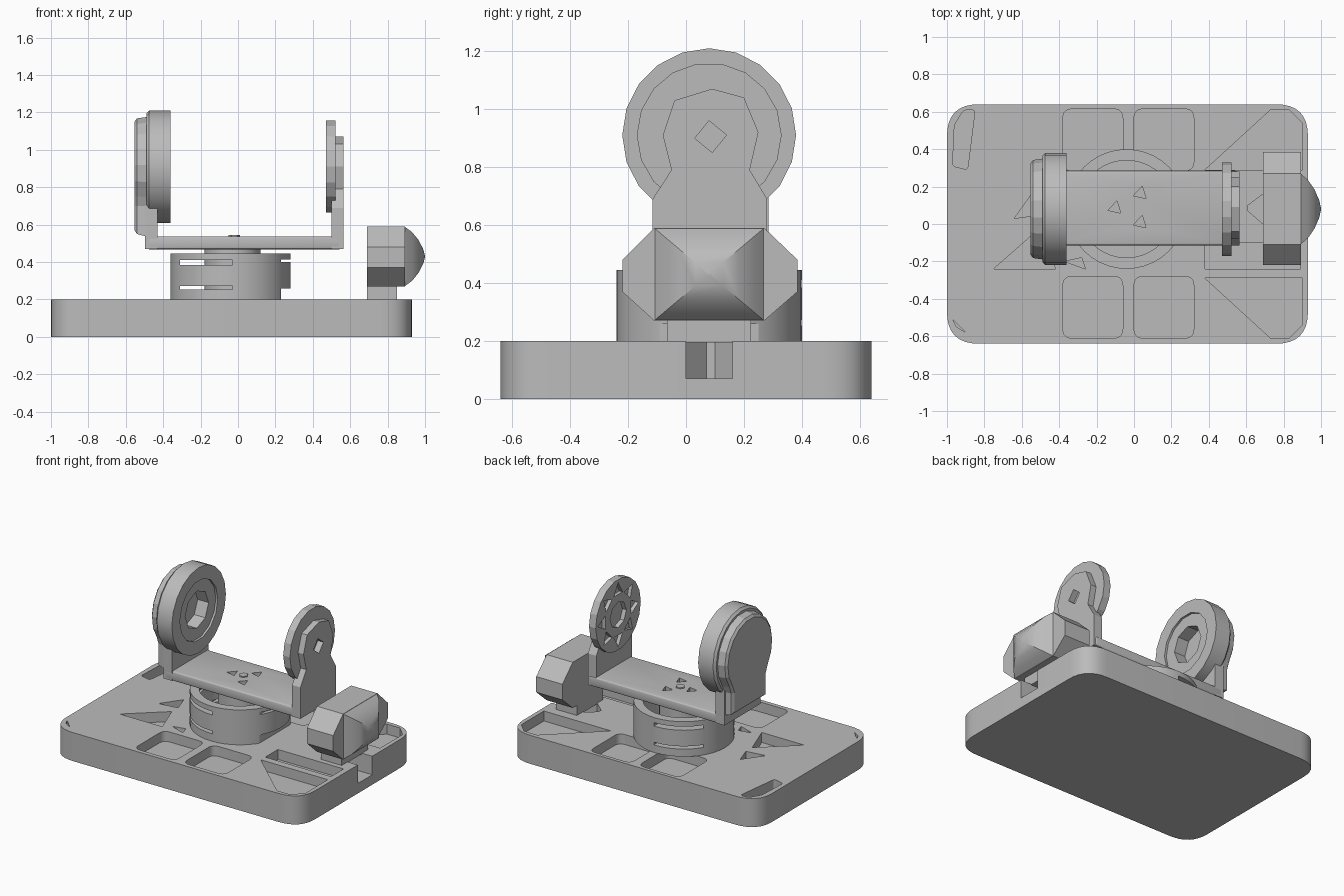
import bpy, bmesh
from math import pi, cos, sin
from mathutils import Vector

cube = bpy.data.objects.get("Cube")
if cube:
    bpy.data.objects.remove(cube, do_unlink=True)

grey = bpy.data.materials.new("plain grey")
grey.use_nodes = True
tone = (0.5, 0.5, 0.5, 1)
grey.diffuse_color = tone
grey.node_tree.nodes["Principled BSDF"].inputs["Base Color"].default_value = tone


def loft(name, rings):
    """Skin a list of equal point rings and cap both ends."""
    bm = bmesh.new()
    loops = [[bm.verts.new(p) for p in ring] for ring in rings]
    n = len(loops[0])
    for a, b in zip(loops, loops[1:]):
        for i in range(n):
            j = (i + 1) % n
            bm.faces.new((a[i], a[j], b[j], b[i]))
    bm.faces.new(loops[0])
    bm.faces.new(loops[-1])
    bmesh.ops.recalc_face_normals(bm, faces=bm.faces)
    mesh = bpy.data.meshes.new(name)
    bm.to_mesh(mesh)
    bm.free()
    mesh.materials.append(grey)
    ob = bpy.data.objects.new(name, mesh)
    bpy.context.collection.objects.link(ob)
    return ob


def prism(name, pts, lo, hi, axis="z"):
    """Extrude an outline along z (points are x, y) or x (points are y, z)."""
    place = {"z": lambda p, w: (p[0], p[1], w), "x": lambda p, w: (w, p[0], p[1])}[axis]
    return loft(name, [[place(p, w) for p in pts] for w in (lo, hi)])


def rect(x0, x1, y0, y1):
    return [(x0, y0), (x1, y0), (x1, y1), (x0, y1)]


def circle(cx, cy, r, n, turn=0.0):
    return [(cx + r * cos(turn + 2 * pi * i / n), cy + r * sin(turn + 2 * pi * i / n))
            for i in range(n)]


def rounded(pts, r, steps=5):
    """Fillet every corner of an outline."""
    out = []
    for i, p in enumerate(pts):
        p = Vector(p)
        a = p + (Vector(pts[i - 1]) - p).normalized() * r
        b = p + (Vector(pts[(i + 1) % len(pts)]) - p).normalized() * r
        for k in range(steps + 1):
            t = k / steps
            out.append(tuple(a * (1 - t) ** 2 + p * 2 * t * (1 - t) + b * t * t))
    return out


def activate(ob):
    bpy.ops.object.select_all(action="DESELECT")
    ob.select_set(True)
    bpy.context.view_layer.objects.active = ob


def cut(target, *cutters):
    activate(target)
    for c in cutters:
        mod = target.modifiers.new("cut", "BOOLEAN")
        mod.operation, mod.solver, mod.object = "DIFFERENCE", "EXACT", c
        bpy.ops.object.modifier_apply(modifier=mod.name)
        bpy.data.objects.remove(c, do_unlink=True)


def smooth(ob):
    activate(ob)
    bpy.ops.object.shade_smooth_by_angle(angle=0.5)


# Base plate with rounded corners and shallow pockets
base = prism("base_plate", rounded(rect(-1, 0.93, -0.64, 0.64), 0.17, 8), 0, 0.2)
pockets = [rounded(rect(x, x + 0.32, y, y + 0.33), 0.05)
           for x in (-0.38, 0) for y in (-0.61, 0.285)]
for s in (-1, 1):
    pockets.append([(0.38, 0.29 * s), (0.9, 0.29 * s), (0.9, 0.54 * s),
                    (0.83, 0.61 * s), (0.73, 0.61 * s)])
pockets += [
    rect(0.38, 0.89, -0.24, -0.1),
    [(-0.75, -0.24), (-0.42, -0.24), (-0.5, -0.02)],
    [(-0.64, 0.03), (-0.5, 0.05), (-0.54, 0.17)],
    [(-0.37, -0.2), (-0.26, -0.24), (-0.28, -0.18)],
    rounded([(-0.97, 0.31), (-0.89, 0.29), (-0.85, 0.61), (-0.91, 0.61), (-0.96, 0.53)], 0.02),
    [(-0.97, -0.51), (-0.9, -0.58), (-0.95, -0.55)],
]
cut(base, *[prism("pocket", p, 0.13, 0.3) for p in pockets])
cable_slot = [(0.61, 0.1), (0.61, 0.07), (0.69, 0), (1, 0), (1, 0.16), (0.69, 0.16)]
cut(base, prism("slot", cable_slot, 0.07, 0.3))
smooth(base)

# Turntable ring with side slots, and its central post
TX, TY = -0.04, 0.08
ring = prism("turntable_ring", circle(TX, TY, 0.32, 40), 0.2, 0.445)
cut(ring, prism("bore", circle(TX, TY, 0.26, 40), 0.23, 0.6),
    prism("upper_slot", rect(-0.31, -0.03, -0.5, 0.6), 0.385, 0.41),
    prism("lower_slot", rect(-0.31, -0.03, -0.5, 0.6), 0.253, 0.272),
    prism("upper_notch", rect(0.23, 0.4, -0.1, 0.26), 0.4, 0.415),
    prism("lower_notch", rect(0.23, 0.4, -0.1, 0.26), 0.19, 0.258))
smooth(ring)
smooth(prism("turntable_post", circle(-0.03, TY, 0.15, 24), 0.22, 0.475))

# Cross plate of the yoke, softened edges, with three small recesses
plate = prism("yoke_plate", rect(-0.49, 0.555, -0.115, 0.285), 0.468, 0.538)
activate(plate)
bevel = plate.modifiers.new("soft edges", "BEVEL")
bevel.width, bevel.segments = 0.015, 3
bpy.ops.object.modifier_apply(modifier=bevel.name)
recesses = [prism("recess", circle(-0.01 + 0.09 * cos(a), 0.085 + 0.09 * sin(a), 0.04, 3, a + 0.3),
                  0.49, 0.6) for a in (pi / 3, pi, -pi / 3)]
cut(plate, *recesses)
smooth(plate)
prism("plate_screw", circle(-0.02, 0.09, 0.03, 6), 0.52, 0.546)

# Right-hand arm as seen from the front: shaped plate with a square pin hole
CY, CZ = 0.08, 0.91
arm_outline = [(-0.115, 0.47), (0.28, 0.47), (0.28, 0.69), (0.22, 0.79), (0.25, 0.92),
               (0.2, 1.04), (0.09, 1.07), (-0.04, 1.03), (-0.08, 0.91), (-0.05, 0.79),
               (-0.115, 0.69)]
left_arm = prism("left_arm", arm_outline, 0.5, 0.565, "x")
cut(left_arm, prism("pin_hole", circle(CY + 0.005, CZ - 0.005, 0.055, 4, 0.1), 0.51, 0.7, "x"))

# Thin horn disc on the left arm, hub hole and a ring of small recesses
horn = prism("left_horn_disc", circle(CY, CZ, 0.25, 18), 0.47, 0.522, "x")
wedges = [prism("wedge", circle(CY + 0.17 * cos(a), CZ + 0.17 * sin(a), 0.055, 3, a),
                0.4, 0.495, "x") for a in [2 * pi * i / 8 for i in range(8)]]
cut(horn, prism("hub", circle(CY, CZ, 0.09, 8), 0.4, 0.51, "x"), *wedges)

# Opposite arm: lower post, large drum and its tailed cover
prism("right_arm", rect(-0.115, 0.285, 0.47, 0.75), -0.498, -0.43, "x")
drum = loft("right_drum", [[(x, y, z) for y, z in circle(CY, CZ, r, 20)]
                           for x, r in ((-0.49, 0.285), (-0.475, 0.3), (-0.36, 0.3))])
cut(drum, prism("face_recess", circle(CY, CZ, 0.21, 14), -0.375, -0.3, "x"),
    prism("hub_recess", circle(CY, CZ, 0.13, 8), -0.46, -0.3, "x"))
smooth(drum)


def cover_outline(r, half, foot):
    arc = [(CY + r * cos(a), CZ + r * sin(a))
           for a in [-0.65 + (pi + 1.3) * i / 13 for i in range(14)]]
    return arc + [(CY - half, 0.7), (CY - half, foot), (CY + half, foot), (CY + half, 0.7)]


loft("right_drum_cover", [[(x, y, z) for y, z in cover_outline(r, h, f)]
                          for x, r, h, f in ((-0.553, 0.245, 0.17, 0.57),
                                             (-0.54, 0.262, 0.19, 0.55),
                                             (-0.485, 0.27, 0.195, 0.535))])

# Side motor: chamfered block, domed end cap and foot
motor = [(-0.11, 0.59), (0.27, 0.59), (0.385, 0.48), (0.385, 0.37),
         (0.27, 0.27), (-0.11, 0.27), (-0.22, 0.37), (-0.22, 0.48)]
prism("motor_block", motor, 0.69, 0.893, "x")
cap = rect(-0.11, 0.27, 0.27, 0.59)
smooth(loft("motor_cap", [[(x, CY + (y - CY) * s, 0.43 + (z - 0.43) * s) for y, z in cap]
                          for x, s in ((0.89, 1), (0.93, 0.82), (0.965, 0.55),
                                       (0.99, 0.25), (1.0, 0.02))]))
prism("motor_foot", rect(0.69, 0.85, -0.065, 0.225), 0.195, 0.275)
